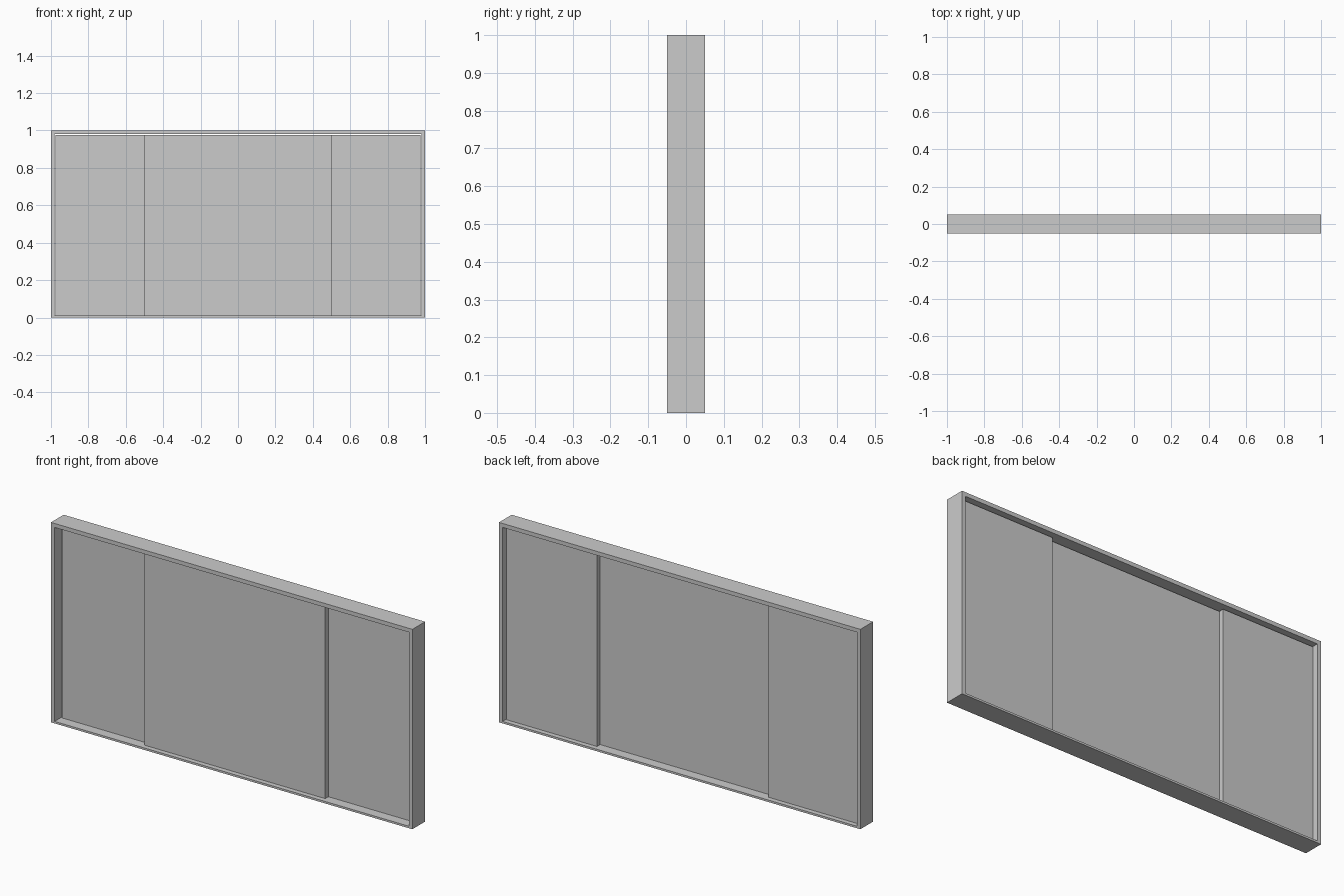
import bpy

if "Cube" in bpy.data.objects:
    bpy.data.objects.remove(bpy.data.objects["Cube"])

def box(name, x, y, z):
    """Axis-aligned box from (min, max) ranges."""
    bpy.ops.mesh.primitive_cube_add(size=1, location=[(a + b) / 2 for a, b in (x, y, z)])
    o = bpy.context.object
    o.name = name
    o.scale = [b - a for a, b in (x, y, z)]
    bpy.ops.object.transform_apply(location=True, rotation=False, scale=True)
    return o

T, SILL, D = 0.02, 0.01, 0.05

# Outer frame: one welded U-shaped ring with a thinner sill
outer = [(-1, 0), (1, 0), (1, 1), (-1, 1)]
inner = [(-1 + T, SILL), (1 - T, SILL), (1 - T, 1 - T), (-1 + T, 1 - T)]
verts = [(x, y, z) for y in (-D, D) for ring in (outer, inner) for x, z in ring]
faces = []
for i in range(4):
    j = (i + 1) % 4
    faces += [(i, j, j + 4, i + 4), (j + 8, i + 8, i + 12, j + 12),
              (j, i, i + 8, j + 8), (i + 4, j + 4, j + 12, i + 12)]
mesh = bpy.data.meshes.new("door_frame")
mesh.from_pydata(verts, [], faces)
bpy.context.collection.objects.link(bpy.data.objects.new("door_frame", mesh))

# Sliding panel on the front track
box("sliding_panel", (-0.5, 0.5), (-0.025, 0), (SILL, 0.975))

# Fixed side panels on the rear track, overlapping the slider slightly
for name, s in (("left_panel", -1), ("right_panel", 1)):
    box(name, sorted((s * 0.475, s * 0.975)), (0, 0.025), (SILL, 0.975))
